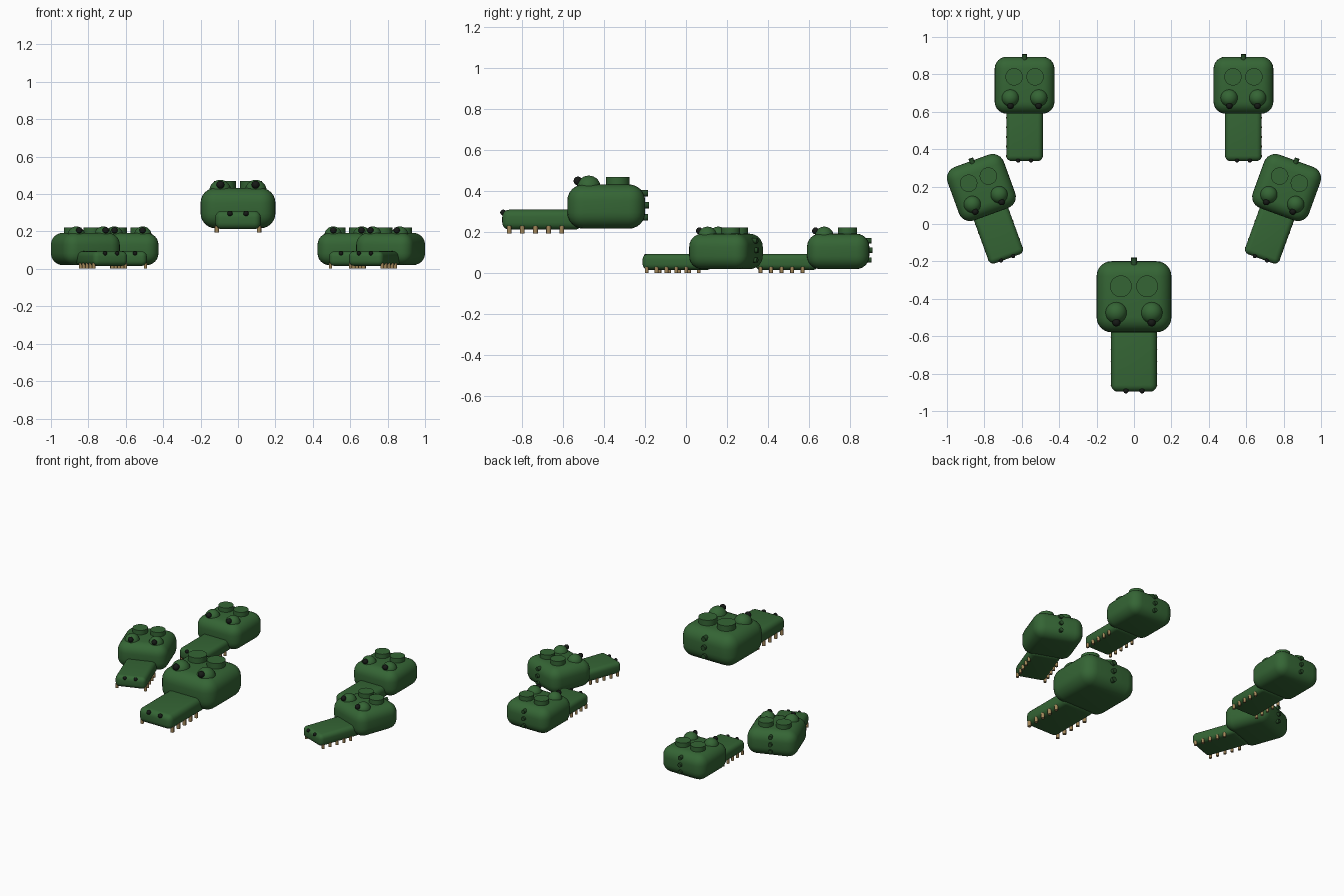
import bpy, bmesh
from math import radians
from mathutils import Matrix

if "Cube" in bpy.data.objects:
    bpy.data.objects.remove(bpy.data.objects["Cube"])


def material(name, rgb):
    m = bpy.data.materials.new(name)
    m.diffuse_color = (*rgb, 1)
    m.use_nodes = True
    m.node_tree.nodes["Principled BSDF"].inputs["Base Color"].default_value = m.diffuse_color
    return m


GREEN = material("skin_green", (0.035, 0.13, 0.035))
DARK = material("dark_green", (0.02, 0.07, 0.02))
BLACK = material("black", (0.008, 0.01, 0.008))
TOOTH = material("tooth_tan", (0.36, 0.24, 0.1))


def finish(bm, name, mat):
    for f in bm.faces:
        f.smooth = True
    for e in bm.edges:
        if len(e.link_faces) == 2 and e.calc_face_angle() > radians(40):
            e.smooth = False
    me = bpy.data.meshes.new(name)
    bm.to_mesh(me)
    bm.free()
    me.materials.append(mat)
    return name, me


def rounded_box(name, lo, hi, radius, mat, segments=5):
    bm = bmesh.new()
    size = [b - a for a, b in zip(lo, hi)]
    mid = [(a + b) / 2 for a, b in zip(lo, hi)]
    bmesh.ops.create_cube(bm, size=1, matrix=Matrix.Translation(mid) @ Matrix.Diagonal((*size, 1)))
    bmesh.ops.bevel(bm, geom=bm.edges[:], offset=radius, segments=segments,
                    profile=0.5, affect='EDGES', clamp_overlap=True)
    return finish(bm, name, mat)


def balls(name, points, r, mat):
    bm = bmesh.new()
    for p in points:
        bmesh.ops.create_uvsphere(bm, u_segments=24, v_segments=14, radius=r,
                                  matrix=Matrix.Translation(p))
    return finish(bm, name, mat)


def pegs(name, points, r, depth, mat, tilt=0, sides=24):
    bm = bmesh.new()
    for p in points:
        bmesh.ops.create_cone(bm, cap_ends=True, segments=sides, radius1=r, radius2=r, depth=depth,
                              matrix=Matrix.Translation(p) @ Matrix.Rotation(tilt, 4, 'X'))
    return finish(bm, name, mat)


def pair(x, y, z):
    return [(-x, y, z), (x, y, z)]


# One reptile head: origin under the skull centre, snout towards -y
parts = [
    rounded_box("skull", (-.2, -.19, .025), (.2, .19, .241), .08, GREEN, 6),
    rounded_box("snout", (-.122, -.507, .02), (.122, -.12, .118), .035, GREEN),
    balls("eyes", pair(.095, -.085, .226), .058, GREEN),
    balls("pupils", pair(.094, -.138, .258), .021, BLACK),
    balls("nostrils", pair(.043, -.503, .104), .014, BLACK),
    pegs("top_scutes", pair(.07, .056, .25), .058, .056, GREEN, sides=32),
    pegs("back_scutes", [(0, .187, .08), (0, .192, .14), (0, .187, .198)],
         .016, .034, DARK, radians(90)),
    pegs("teeth", [p for i in range(5) for p in pair(.113, -.473 + i * .064, .02)],
         .0115, .036, TOOTH, sides=12),
]

# Large raised front head, then mirrored pairs of small heads
heads = [("front", 0, -.389, .192, 0, 1)]
for side, s in (("left", -1), ("right", 1)):
    heads.append((side + "_middle", s * .816, .195, 0, -s * 20, .8))
    heads.append((side + "_back", s * .585, .742, 0, 0, .8))

for prefix, x, y, z, turn, scale in heads:
    for name, mesh in parts:
        ob = bpy.data.objects.new(prefix + "_" + name, mesh)
        bpy.context.collection.objects.link(ob)
        ob.location = (x, y, z)
        ob.rotation_euler.z = radians(turn)
        ob.scale = (scale,) * 3
